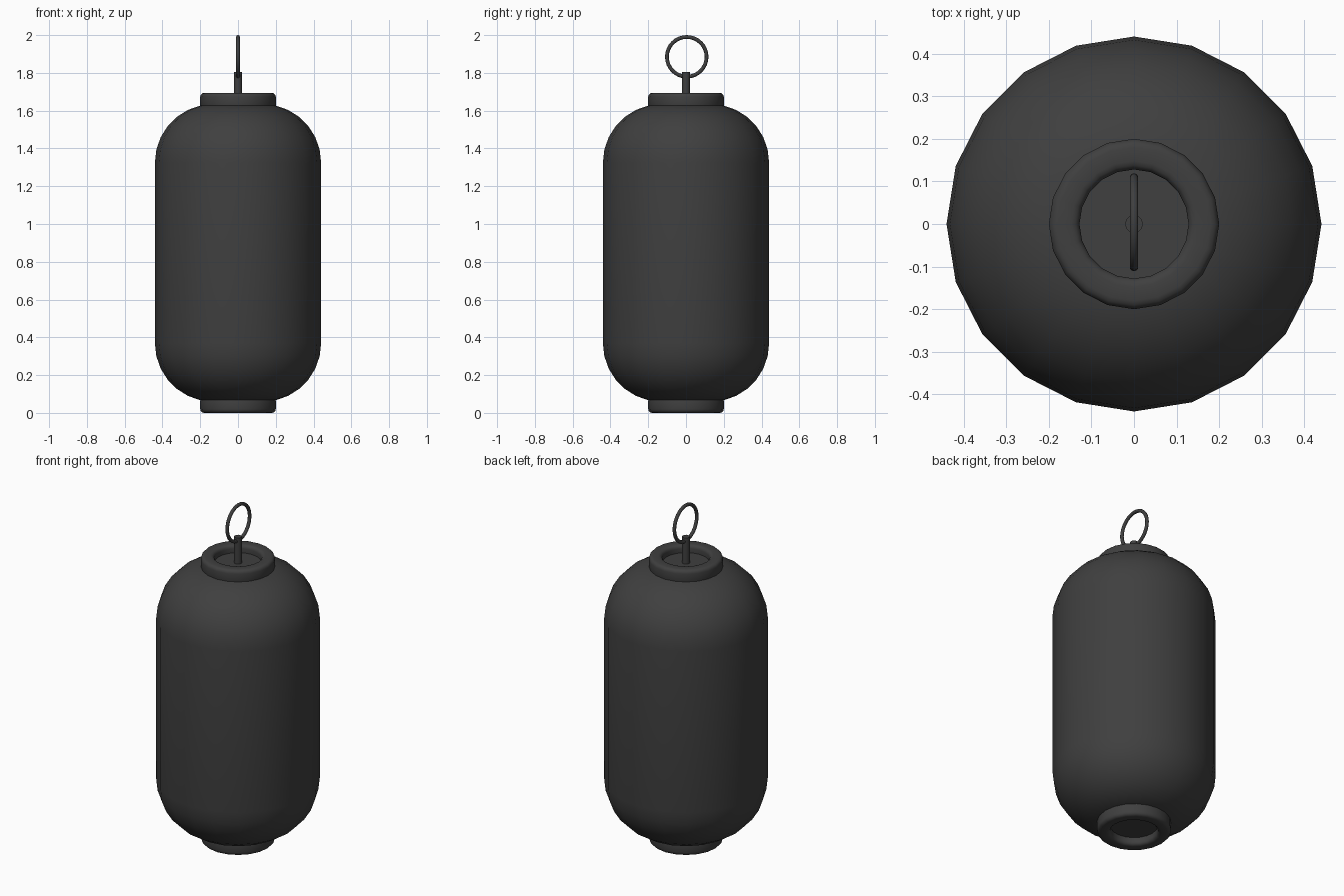
import bpy, math
from math import sin, cos, pi

cube = bpy.data.objects.get("Cube")
if cube:
    bpy.data.objects.remove(cube)

HEIGHT = 1.694      # lantern without the hanger
MID = HEIGHT / 2
SIDES = 20


def material(name, rgb):
    mat = bpy.data.materials.new(name)
    mat.use_nodes = True
    mat.diffuse_color = (*rgb, 1)
    mat.node_tree.nodes["Principled BSDF"].inputs["Base Color"].default_value = (*rgb, 1)
    return mat


charcoal = material("charcoal", (0.05, 0.05, 0.05))


def finish(obj, name, angle=40):
    obj.name = name
    obj.data.materials.append(charcoal)
    bpy.ops.object.select_all(action="DESELECT")
    obj.select_set(True)
    bpy.context.view_layer.objects.active = obj
    bpy.ops.object.shade_smooth_by_angle(angle=math.radians(angle))
    return obj


def lathe(name, profile, closed=False):
    """Spin (radius, z) points, listed bottom to top on the outside, about z."""
    n = len(profile)
    verts = [(r * cos(2 * pi * s / SIDES), r * sin(2 * pi * s / SIDES), z)
             for s in range(SIDES) for r, z in profile]
    faces = []
    for s in range(SIDES):
        a, b = s * n, (s + 1) % SIDES * n
        for i in range(n if closed else n - 1):
            j = (i + 1) % n
            faces.append((a + i, b + i, b + j, a + j))
    if not closed:
        faces.append([s * n for s in reversed(range(SIDES))])
        faces.append([s * n + n - 1 for s in range(SIDES)])
    mesh = bpy.data.meshes.new(name)
    mesh.from_pydata(verts, [], faces)
    obj = bpy.data.objects.new(name, mesh)
    bpy.context.collection.objects.link(obj)
    return finish(obj, name)


# Paper shade: straight wall with rounded shoulders and flat caps
shoulder = [(0.13 + 0.31 * cos(a), 1.325 + 0.31 * sin(a))
            for a in (pi / 2 * k / 7 for k in range(8))]
lathe("lantern_shade", [(r, HEIGHT - z) for r, z in reversed(shoulder)] + shoulder)

# Rounded collars at both ends, with a recessed disc inside each
collar = []
for r, z, start in ((0.18, 0.02, -90), (0.18, 0.065, 0), (0.148, 0.065, 90), (0.148, 0.02, 180)):
    for k in range(4):
        a = math.radians(start + 30 * k)
        collar.append((r + 0.02 * cos(a), z + 0.02 * sin(a)))
disc = [(0.14, 0.045), (0.14, 0.075)]
lathe("bottom_collar", collar, closed=True)
lathe("bottom_disc", disc)
lathe("top_collar", [(r, HEIGHT - z) for r, z in reversed(collar)], closed=True)
lathe("top_disc", [(r, HEIGHT - z) for r, z in reversed(disc)])

# Hanger stem and ring
bpy.ops.mesh.primitive_cylinder_add(vertices=12, radius=0.021, depth=0.155, location=(0, 0, 1.7275))
finish(bpy.context.object, "hanger_stem")
bpy.ops.mesh.primitive_torus_add(major_segments=32, minor_segments=10, major_radius=0.105,
                                 minor_radius=0.01, location=(0, 0.004, 1.885),
                                 rotation=(0, pi / 2, 0))
finish(bpy.context.object, "hanger_ring", 60)
